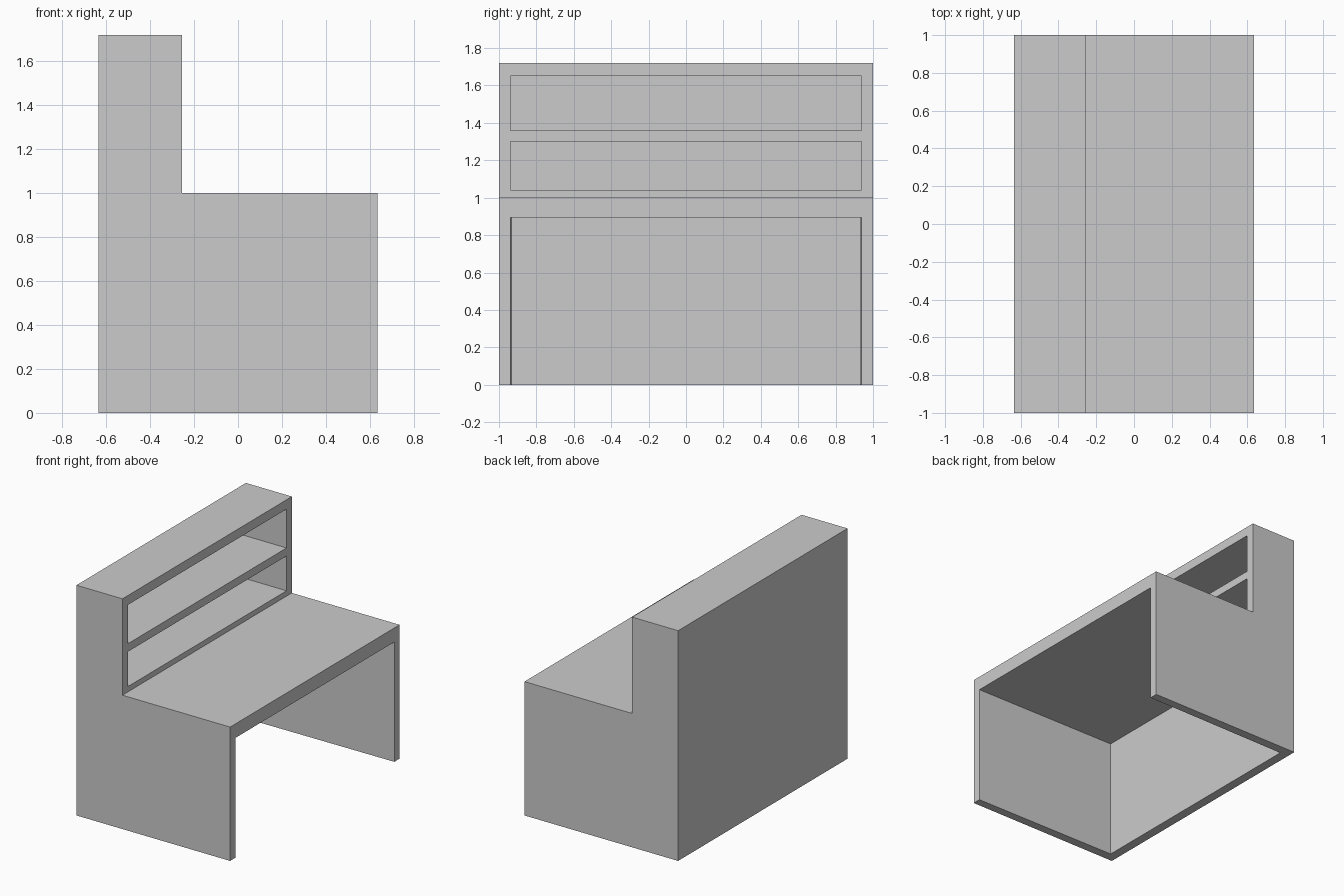
import bpy
import bmesh

if "Cube" in bpy.data.objects:
    bpy.data.objects.remove(bpy.data.objects["Cube"])


def prism(name, points, offset):
    """Extrude a flat polygon along an offset vector into a solid."""
    bm = bmesh.new()
    face = bm.faces.new([bm.verts.new(p) for p in points])
    result = bmesh.ops.extrude_face_region(bm, geom=[face], use_keep_orig=True)
    verts = [e for e in result["geom"] if isinstance(e, bmesh.types.BMVert)]
    bmesh.ops.translate(bm, verts=verts, vec=offset)
    bmesh.ops.recalc_face_normals(bm, faces=bm.faces)
    mesh = bpy.data.meshes.new(name)
    bm.to_mesh(mesh)
    bm.free()
    obj = bpy.data.objects.new(name, mesh)
    bpy.context.collection.objects.link(obj)
    return obj


def carve(target, name, points, offset):
    """Cut a prism out of the target and remove the cutter."""
    cutter = prism(name, points, offset)
    cutter.hide_render = True
    mod = target.modifiers.new(name, "BOOLEAN")
    mod.operation = "DIFFERENCE"
    mod.solver = "EXACT"
    mod.object = cutter
    bpy.context.view_layer.objects.active = target
    bpy.ops.object.modifier_apply(modifier=mod.name)
    bpy.data.objects.remove(cutter)


X, STEP = 0.635, -0.255

# Desk body: L-shaped side profile extruded across the width
profile = [(-X, 0), (X, 0), (X, 1.0), (STEP, 1.0), (STEP, 1.72), (-X, 1.72)]
desk = prism("desk_body", [(x, -1, z) for x, z in profile], (0, 2, 0))

# Knee space: open at the front and bottom, sides tapering slightly to the back
plan = [(0.735, -0.939), (0.735, 0.939), (-0.565, 0.93), (-0.565, -0.93)]
carve(desk, "knee_space", [(x, y, -0.1) for x, y in plan], (0, 0, 0.995))

# Two open shelves in the hutch
for i, (low, high) in enumerate([(1.04, 1.30), (1.36, 1.65)]):
    opening = [(-0.62, -0.937, low), (-0.62, 0.937, low),
               (-0.62, 0.937, high), (-0.62, -0.937, high)]
    carve(desk, f"shelf_opening_{i}", opening, (0.5, 0, 0))
